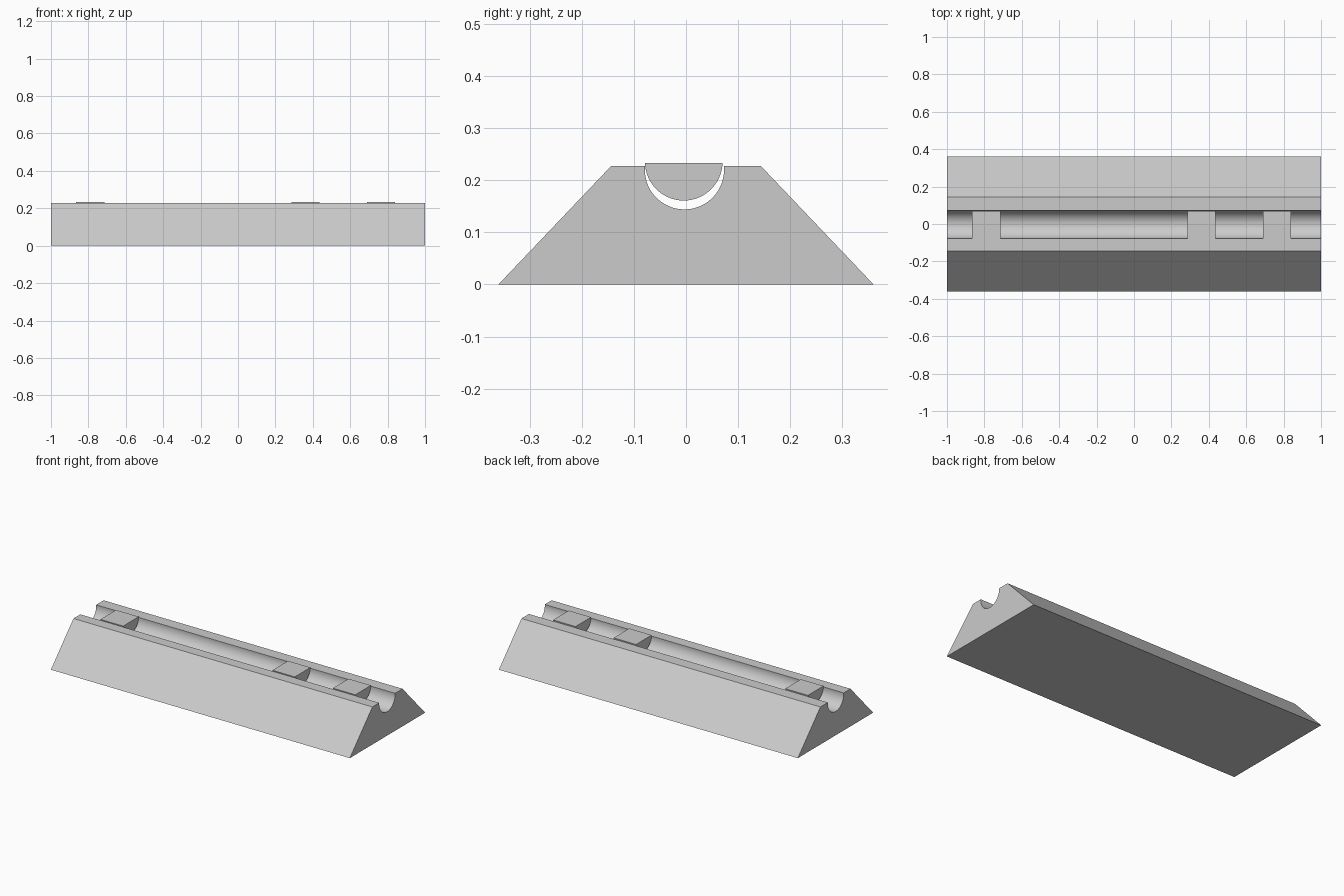
import bpy, bmesh
from math import sin, cos, pi, acos, radians

if "Cube" in bpy.data.objects:
    bpy.data.objects.remove(bpy.data.objects["Cube"])


def arc(cy, cz, r, z_top, n=32):
    """Lower circle arc in the y-z plane, from +y to -y, ending at height z_top."""
    lift = pi / 2 - acos((z_top - cz) / r)
    a0, a1 = lift, -pi - lift
    return [(cy + r * cos(a0 + (a1 - a0) * i / n),
             cz + r * sin(a0 + (a1 - a0) * i / n)) for i in range(n + 1)]


def extrude_x(name, profile, x0, x1):
    """Closed prism of a y-z profile between x0 and x1."""
    bm = bmesh.new()
    face = bm.faces.new([bm.verts.new((x0, y, z)) for y, z in profile])
    ext = bmesh.ops.extrude_face_region(bm, geom=[face], use_keep_orig=True)
    moved = [v for v in ext["geom"] if isinstance(v, bmesh.types.BMVert)]
    bmesh.ops.translate(bm, verts=moved, vec=(x1 - x0, 0, 0))
    bmesh.ops.recalc_face_normals(bm, faces=bm.faces)
    mesh = bpy.data.meshes.new(name)
    bm.to_mesh(mesh)
    bm.free()
    obj = bpy.data.objects.new(name, mesh)
    bpy.context.collection.objects.link(obj)
    bpy.ops.object.select_all(action="DESELECT")
    obj.select_set(True)
    bpy.context.view_layer.objects.active = obj
    bpy.ops.object.shade_smooth_by_angle(angle=radians(30))
    return obj


# Base block: trapezoid with a round groove along its top
HEIGHT = 0.227
groove = arc(-0.003, 0.220, 0.076, HEIGHT)
extrude_x("grooved_base",
          [(-0.36, 0), (0.36, 0), (0.144, HEIGHT)] + groove + [(-0.144, HEIGHT)],
          -1, 1)

# Half-round plugs lying in the groove
plug = arc(-0.0043, 0.2355, 0.0745, 0.233)
for i, (x0, x1) in enumerate([(-0.865, -0.713), (0.285, 0.435), (0.69, 0.84)]):
    extrude_x(f"groove_plug_{i + 1}", plug, x0, x1)
